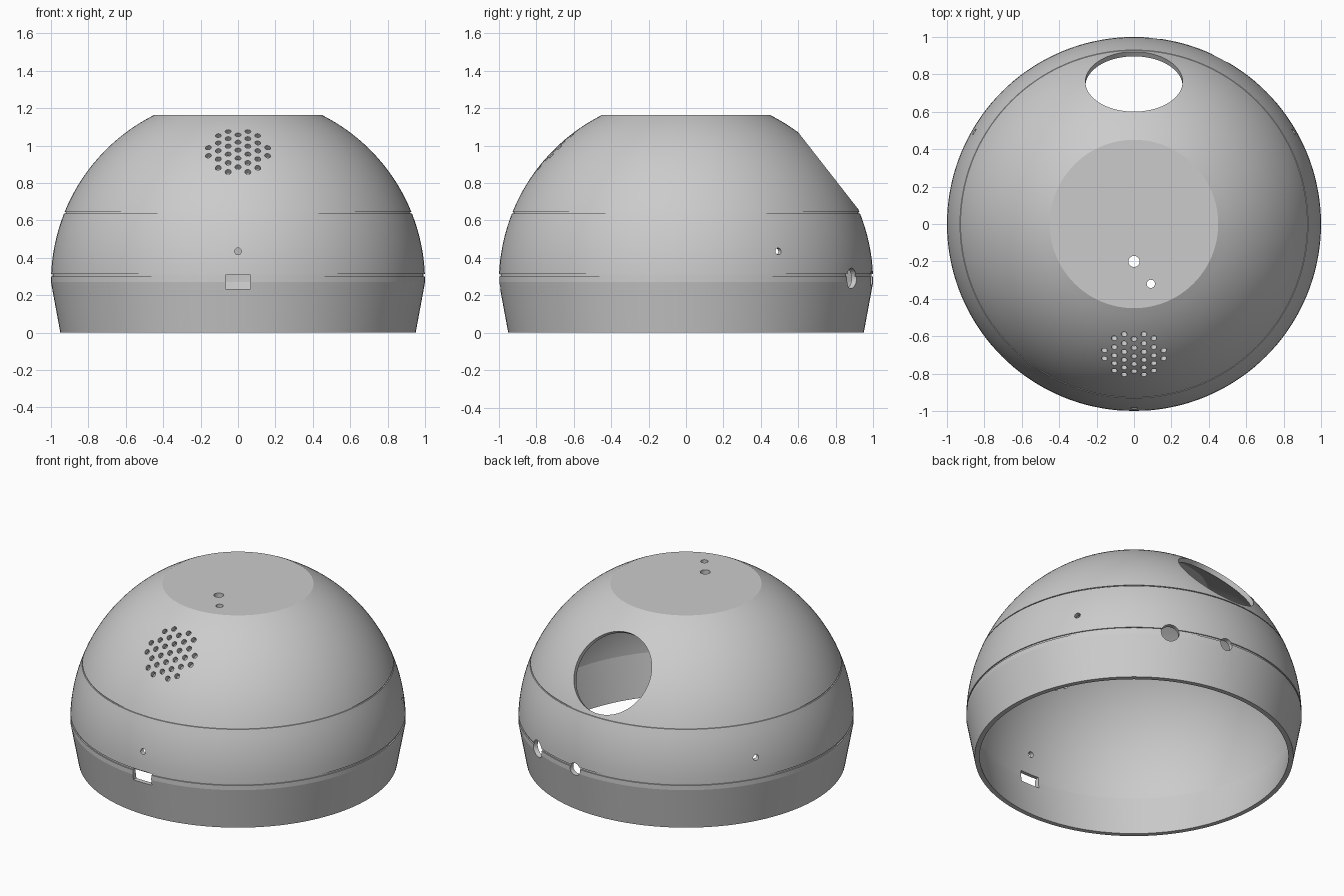
import bpy, bmesh
from math import sin, cos, pi, radians, sqrt
from mathutils import Vector, Matrix

if "Cube" in bpy.data.objects:
    bpy.data.objects.remove(bpy.data.objects["Cube"])

CENTRE = Vector((0, 0, 0.27))   # centre of the spherical part
TOP = 1.163                     # height of the flat top
WALL = 0.03
SEGMENTS = 144

grey = bpy.data.materials.new("shell grey")
grey.use_nodes = True
colour = (0.6, 0.6, 0.6, 1)
grey.diffuse_color = colour
grey.node_tree.nodes["Principled BSDF"].inputs["Base Color"].default_value = colour


def sphere_radius(z, r=1.0):
    return sqrt(max(r * r - (z - CENTRE.z) ** 2, 0))


def arc(z0, z1, r, steps):
    """Points on the sphere profile between two heights."""
    return [(sphere_radius(z0 + (z1 - z0) * i / steps, r), z0 + (z1 - z0) * i / steps)
            for i in range(steps + 1)]


def groove(z0, z1, depth=0.007):
    return [(sphere_radius(z0) - depth, z0), (sphere_radius(z1) - depth, z1)]


# Shell profile: tapered base, domed wall with two seams, flat top, inner wall
profile = [(0.95, 0)]
profile += arc(0.27, 0.3, 1, 1) + groove(0.3, 0.313)
profile += arc(0.313, 0.637, 1, 8) + groove(0.637, 0.644)
profile += arc(0.644, TOP, 1, 24)
profile += arc(TOP - WALL, 0.27, 1 - WALL, 30) + [(0.95 - WALL, 0)]
outer_top = max(i for i, p in enumerate(profile) if p[1] == max(q[1] for q in profile))

bm = bmesh.new()
rings = [[bm.verts.new((r * cos(2 * pi * k / SEGMENTS), r * sin(2 * pi * k / SEGMENTS), z))
          for k in range(SEGMENTS)] for r, z in profile]
for i, ring in enumerate(rings):
    nxt = rings[(i + 1) % len(rings)]
    if i == outer_top:          # flat caps close the outer and inner top
        bm.faces.new(ring)
        bm.faces.new(nxt[::-1])
        continue
    for k in range(SEGMENTS):
        j = (k + 1) % SEGMENTS
        bm.faces.new((ring[k], ring[j], nxt[j], nxt[k]))
bmesh.ops.recalc_face_normals(bm, faces=bm.faces)
mesh = bpy.data.meshes.new("dome_shell")
bm.to_mesh(mesh)
bm.free()
mesh.materials.append(grey)
shell = bpy.data.objects.new("dome_shell", mesh)
bpy.context.collection.objects.link(shell)

# Cutters for every opening, gathered in one mesh
cut = bmesh.new()


def drill(centre, direction, radius, segments=24, length=0.4):
    turn = Vector(direction).to_track_quat('Z', 'Y').to_matrix().to_4x4()
    bmesh.ops.create_cone(cut, cap_ends=True, segments=segments, radius1=radius,
                          radius2=radius, depth=length,
                          matrix=Matrix.Translation(centre) @ turn)


def drill_side(angle, z, radius, segments=24):
    d = Vector((cos(radians(angle)), sin(radians(angle)), 0))
    drill(d + Vector((0, 0, z)), d, radius, segments)


# Large round window at the back
window = Vector((0, cos(radians(38)), sin(radians(38))))
drill(CENTRE + window * 0.95, window, 0.26, 72, 0.6)

# Three small sensor holes and two cable holes around the side
for angle in (30, 150, 270):
    drill_side(angle, 0.435, 0.018)
drill_side(62.5, 0.29, 0.055, 40)
drill_side(83.5, 0.29, 0.04, 40)

# Two holes through the flat top
drill(Vector((0, -0.2, TOP)), (0, 0, 1), 0.03, 32)
drill(Vector((0.09, -0.32, TOP)), (0, 0, 1), 0.022, 32)

# Rectangular socket at the front
bmesh.ops.create_cube(cut, size=1, matrix=Matrix.Translation((0, -1, 0.27))
                      @ Matrix.Diagonal((0.134, 0.4, 0.074, 1)))

# Speaker grille: hexagonal pattern of holes
axis = Vector((0, -1, 1)).normalized()
up = Vector((0, 1, 1)).normalized()
pitch = 0.061
for col in range(-3, 4):
    for row in range(-4, 5):
        u = col * pitch * sqrt(3) / 2
        v = (row + 0.5 * (col % 2)) * pitch
        if u * u + v * v < 0.17 ** 2:
            drill(CENTRE + axis + Vector((u, 0, 0)) + up * v, axis, 0.016, 16)

cut_mesh = bpy.data.meshes.new("opening_cutter")
cut.to_mesh(cut_mesh)
cut.free()
cut_mesh.materials.append(grey)
cutter = bpy.data.objects.new("opening_cutter", cut_mesh)
bpy.context.collection.objects.link(cutter)
cutter.hide_render = True

# Cut the openings, then shade
mod = shell.modifiers.new("openings", 'BOOLEAN')
mod.operation = 'DIFFERENCE'
mod.solver = 'EXACT'
mod.object = cutter
bpy.context.view_layer.objects.active = shell
shell.select_set(True)
bpy.ops.object.modifier_apply(modifier=mod.name)
bpy.data.objects.remove(cutter)
bpy.ops.object.shade_smooth_by_angle(angle=radians(9))
